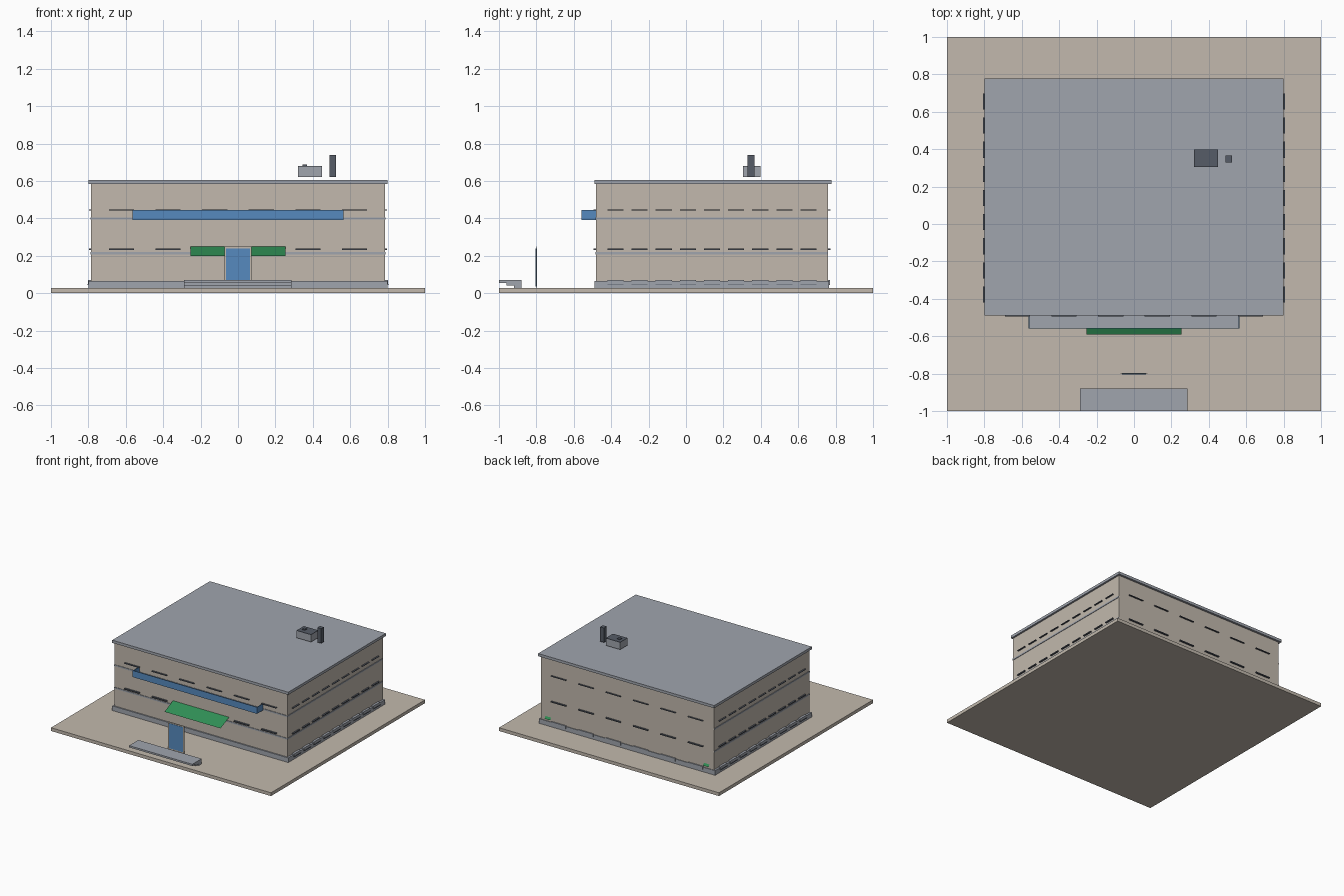
import bpy
import bmesh

if "Cube" in bpy.data.objects:
    bpy.data.objects.remove(bpy.data.objects["Cube"], do_unlink=True)


def material(name, hex_code):
    rgb = [int(hex_code[i:i + 2], 16) / 255 for i in (0, 2, 4)]
    linear = [((c + 0.055) / 1.055) ** 2.4 for c in rgb] + [1]
    m = bpy.data.materials.new(name)
    m.use_nodes = True
    m.diffuse_color = linear
    m.node_tree.nodes["Principled BSDF"].inputs["Base Color"].default_value = linear
    return m


STONE = material("warm stone", "C2B9AD")
GREY = material("blue grey", "A0A5AE")
DARK = material("dark slate", "565C67")
GLASS = material("blue glass", "568ABF")
GREEN = material("awning green", "308F55")


def finish(name, bm, mat):
    mesh = bpy.data.meshes.new(name)
    bm.to_mesh(mesh)
    bm.free()
    mesh.materials.append(mat)
    obj = bpy.data.objects.new(name, mesh)
    bpy.context.collection.objects.link(obj)
    return obj


def boxes(name, mat, spans):
    """One object made of boxes, each given as (x0, x1), (y0, y1), (z0, z1)."""
    bm = bmesh.new()
    for span in spans:
        for v in bmesh.ops.create_cube(bm, size=1)["verts"]:
            v.co = [a + (b - a) * (c + 0.5) for (a, b), c in zip(span, v.co)]
    return finish(name, bm, mat)


def awning(name, x0, x1, back, front):
    """Thin sloped sheet between a back and a front (y, z) edge."""
    bm = bmesh.new()
    corners = [(x0, *front), (x1, *front), (x1, *back), (x0, *back)]
    bm.faces.new([bm.verts.new(c) for c in corners])
    return finish(name, bm, GREEN)


# Building outline
W, FRONT, BACK, BASE = 0.785, -0.48, 0.76, 0.027

# Ground, walls, plinth and roof
boxes("ground_slab", STONE, [((-1, 1), (-1, 1), (0, BASE))])
boxes("walls", STONE, [((-W, W), (FRONT, BACK), (BASE, 0.585))])
boxes("plinth", GREY, [((-0.8, 0.8), (-0.49, 0.765), (BASE, 0.065))])
boxes("roof_slab", GREY, [((-0.8, 0.8), (-0.49, 0.777), (0.583, 0.605))])

# Floor bands around the front and sides
boxes("floor_bands", GREY, [((-W - 0.004, W + 0.004), (FRONT - 0.004, BACK - 0.002), (z, z + 0.012))
                            for z in (0.208, 0.393)])

# Rows of window ledges on all four walls
long_x = [-0.622 + 0.2488 * i for i in range(6)]
side_y = [-0.377 + 0.129 * i for i in range(9)]
ledges, basement = [], []
for z, h in ((0.231, 0.008), (0.443, 0.005)):
    for x in long_x:
        ledges.append(((x - 0.067, x + 0.067), (FRONT - 0.014, FRONT), (z, z + h)))
        ledges.append(((x - 0.067, x + 0.067), (BACK, BACK + 0.012), (z, z + h)))
    for y in side_y:
        for s in (-1, 1):
            ledges.append((sorted((s * W, s * (W + 0.012))), (y - 0.043, y + 0.043), (z, z + h)))

# Basement windows at the sides and back
for y in side_y:
    for s in (-1, 1):
        basement.append((sorted((s * W, s * 0.803)), (y - 0.043, y + 0.043), (0.05, 0.071)))
        ledges.append((sorted((s * W, s * 0.806)), (y - 0.043, y + 0.043), (0.046, 0.05)))
for x in long_x:
    basement.append(((x - 0.067, x + 0.067), (BACK, 0.769), (0.045, 0.071)))
boxes("window_ledges", DARK, ledges)
boxes("basement_windows", GREY, basement)

# Balcony with a glass railing
boxes("balcony_floor", GREY, [((-0.56, 0.56), (-0.555, FRONT), (0.391, 0.399))])
boxes("balcony_railing", GLASS, [
    ((-0.565, 0.565), (-0.56, -0.555), (0.391, 0.445)),
    ((-0.565, -0.56), (-0.555, FRONT), (0.391, 0.445)),
    ((0.56, 0.565), (-0.555, FRONT), (0.391, 0.445)),
])

# Awnings over the entrance and the two rear doors
awning("entrance_awning", -0.255, 0.255, (FRONT, 0.25), (-0.59, 0.2))
for side, x in (("left", 0.72), ("right", -0.72)):
    awning("rear_awning_" + side, x - 0.025, x + 0.025, (BACK, 0.1), (0.772, 0.082))

# Entrance door standing in front of the building
boxes("door_frame", STONE, [((-0.073, 0.073), (-0.803, -0.798), (BASE, 0.25))])
boxes("door_glass", GLASS, [((-0.063, 0.063), (-0.805, -0.796), (0.035, 0.24))])

# Entrance steps, widening upward
boxes("entrance_steps", GREY, [((-0.29, 0.285), (-0.92 - 0.04 * i, -0.88),
                                (BASE + 0.0143 * i, BASE + 0.0143 * (i + 1))) for i in range(3)])

# Rooftop unit and chimney
boxes("rooftop_unit", GREY, [((0.32, 0.45), (0.305, 0.398), (0.62, 0.677))])
boxes("rooftop_unit_lid", DARK, [((0.32, 0.45), (0.305, 0.398), (0.677, 0.681)),
                                 ((0.345, 0.37), (0.34, 0.365), (0.681, 0.687))])
boxes("chimney", DARK, [((0.49, 0.525), (0.33, 0.365), (0.62, 0.74))])
